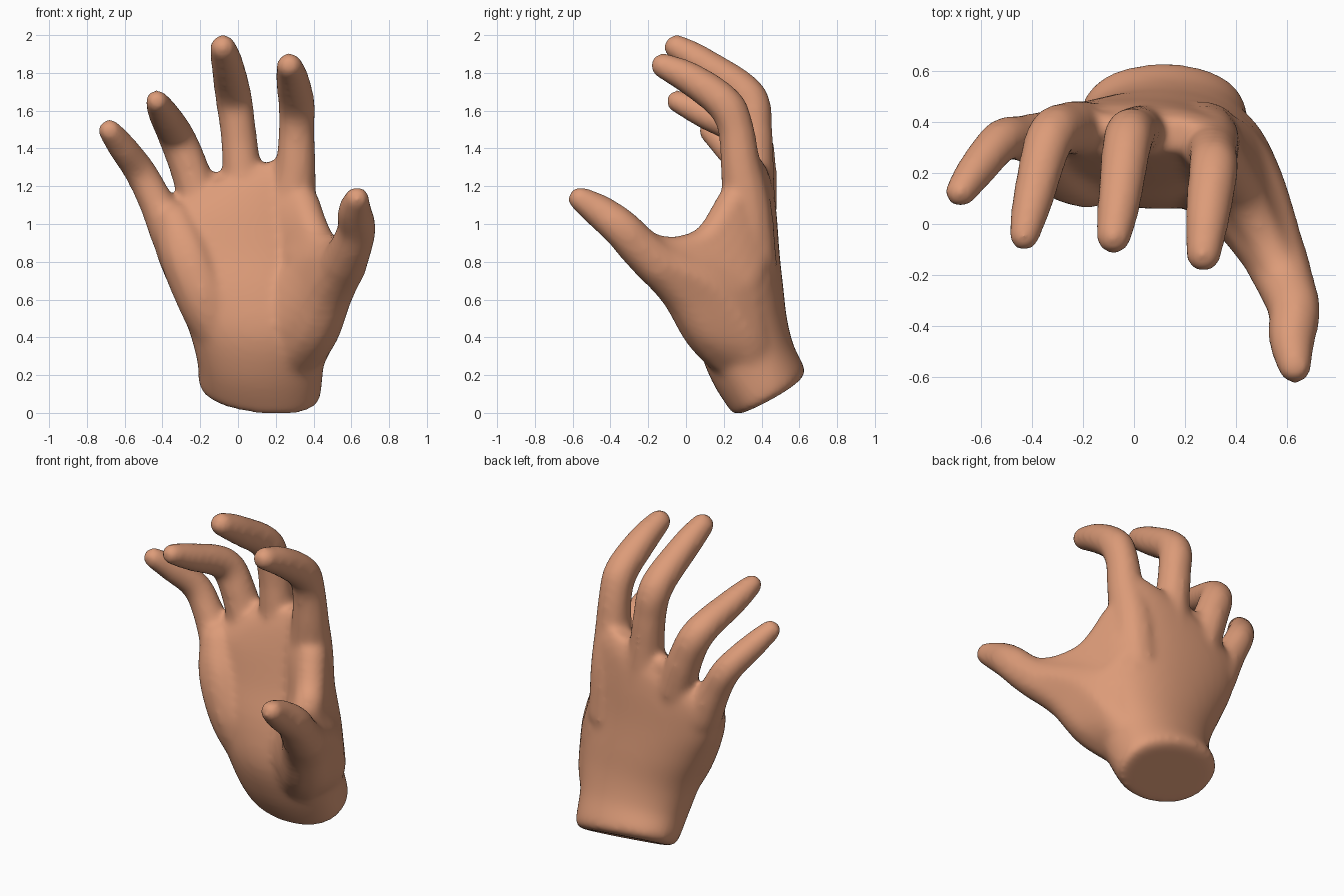
import bpy, bmesh
from math import sin, cos, pi, copysign
from mathutils import Matrix


def spline(pts, steps):
    """Catmull-Rom through tuples of any length."""
    p = [pts[0]] + list(pts) + [pts[-1]]
    out = []
    for i in range(1, len(p) - 2):
        for s in range(steps):
            t = s / steps
            out.append([0.5 * (2*b + (c-a)*t + (2*a-5*b+4*c-d)*t*t + (3*b-a-3*c+d)*t**3)
                        for a, b, c, d in zip(p[i-1], p[i], p[i+1], p[i+2])])
    return out + [list(pts[-1])]


def limb(bm, pts, steps=7):
    """Rounded tube: overlapping balls along a path of (x, y, z, radius)."""
    for x, y, z, r in spline(pts, steps):
        bmesh.ops.create_icosphere(bm, subdivisions=2, radius=r,
                                   matrix=Matrix.Translation((x, y, z)))


def sheet(bm, path_a, path_b, n=4):
    """Fleshy sheet: limbs blended from one path to another."""
    for i in range(n + 1):
        f = i / n
        limb(bm, [[u + (v-u)*f for u, v in zip(a, b)] for a, b in zip(path_a, path_b)], 5)


def power(v, e):
    return copysign(abs(v) ** e, v)


def loft(bm, sections, n=40):
    """Sections: z, left, right, front, back, slope along y, slope along x."""
    rings = []
    for z, xl, xr, yf, yb, sy, sx in spline(sections, 4):
        cx, cy, hx, hy = (xl+xr)/2, (yf+yb)/2, (xr-xl)/2, (yb-yf)/2
        ring = []
        for k in range(n):
            a = 2*pi*k/n
            dx, dy = hx*power(cos(a), 0.95), hy*power(sin(a), 0.88)
            ring.append(bm.verts.new((cx+dx, cy+dy, z+dy*sy+dx*sx)))
        rings.append(ring)
    for a, b in zip(rings, rings[1:]):
        for k in range(n):
            bm.faces.new((a[k], a[(k+1) % n], b[(k+1) % n], b[k]))
    bm.faces.new(rings[0][::-1])
    bm.faces.new(rings[-1])


bm = bmesh.new()

# Palm and wrist
loft(bm, [
    (0.085, -0.15, 0.39, 0.265, 0.60, 0.54, -0.1),
    (0.12, -0.205, 0.435, 0.235, 0.63, 0.54, -0.1),
    (0.27, -0.215, 0.455, 0.13, 0.57, 0.40, 0),
    (0.45, -0.265, 0.48, 0.06, 0.535, 0.20, 0),
    (0.65, -0.355, 0.47, 0.08, 0.515, 0.08, 0),
    (0.85, -0.43, 0.43, 0.14, 0.495, 0, 0.05),
    (1.05, -0.46, 0.40, 0.19, 0.48, 0, 0.15),
    (1.18, -0.41, 0.36, 0.235, 0.46, 0, 0.3),
    (1.27, -0.28, 0.29, 0.28, 0.42, 0, 0.36)])

# Index finger
limb(bm, [(0.272, -0.12, 1.838, .072), (0.288, 0.03, 1.765, .092), (0.31, 0.205, 1.635, .102),
          (0.31, 0.265, 1.5, .1), (0.305, 0.29, 1.3, .112), (0.285, 0.325, 1.08, .134),
          (0.28, 0.35, 0.8, .135)])
# Middle finger
limb(bm, [(-0.08, -0.05, 1.935, .072), (-0.058, 0.09, 1.85, .09), (-0.025, 0.325, 1.68, .102),
          (0.0, 0.362, 1.5, .1), (0.02, 0.362, 1.3, .107), (0.04, 0.36, 1.08, .12)])
# Ring finger
limb(bm, [(-0.43, -0.045, 1.65, .064), (-0.395, 0.1, 1.585, .085), (-0.33, 0.335, 1.47, .1),
          (-0.26, 0.375, 1.3, .107), (-0.19, 0.37, 1.08, .115)])
# Little finger
limb(bm, [(-0.68, 0.125, 1.495, .064), (-0.615, 0.215, 1.41, .08), (-0.52, 0.325, 1.28, .088),
          (-0.44, 0.335, 1.13, .095), (-0.35, 0.325, 0.95, .12)])
# Skin between middle and ring fingers
limb(bm, [(-0.1, 0.38, 1.22, .06), (-0.17, 0.38, 1.21, .06)])
# Thumb
limb(bm, [(0.63, -0.56, 1.133, .069), (0.618, -0.455, 1.065, .094), (0.628, -0.34, 0.975, .107),
          (0.6, -0.25, 0.88, .115), (0.56, -0.15, 0.79, .128)])
# Heel of the palm on the little finger side
limb(bm, [(-0.33, 0.29, 1.0, .12), (-0.265, 0.235, 0.82, .15), (-0.17, 0.215, 0.6, .155),
          (-0.08, 0.25, 0.4, .14)])

# Fleshy thumb base: web edge, outer side, ball of the thumb, inner palm
web = [(0.58, -0.21, 0.87, .09), (0.51, -0.05, 0.855, .085),
       (0.42, 0.12, 0.91, .095), (0.34, 0.25, 1.1, .1)]
outer = [(0.585, -0.15, 0.80, .1), (0.49, 0.09, 0.69, .125),
         (0.40, 0.26, 0.65, .13), (0.3, 0.335, 0.85, .128)]
side = [(0.575, -0.12, 0.79, .1), (0.475, 0.12, 0.65, .13),
        (0.39, 0.30, 0.42, .135), (0.30, 0.36, 0.26, .14)]
ball = [(0.565, -0.15, 0.79, .125), (0.475, 0.0, 0.65, .145),
        (0.38, 0.14, 0.45, .165), (0.26, 0.29, 0.28, .15)]
inner = [(0.5, -0.08, 0.8, .1), (0.36, 0.12, 0.74, .11),
         (0.2, 0.24, 0.5, .16), (0.12, 0.3, 0.3, .14)]
palm = [(0.5, -0.08, 0.8, .09), (0.37, 0.12, 0.79, .1),
        (0.27, 0.24, 0.87, .09), (0.18, 0.32, 1.1, .1)]
for a, b in ((web, outer), (outer, side), (side, ball), (ball, inner), (web, palm)):
    sheet(bm, a, b)

bmesh.ops.recalc_face_normals(bm, faces=bm.faces)
mesh = bpy.data.meshes.new("hand")
bm.to_mesh(mesh)
bm.free()
hand = bpy.data.objects.new("hand", mesh)
bpy.context.collection.objects.link(hand)

# Fuse everything into one soft skin
fuse = hand.modifiers.new("fuse", 'REMESH')
fuse.mode = 'VOXEL'
fuse.voxel_size = 0.016
fuse.use_smooth_shade = True
soften = hand.modifiers.new("soften", 'SMOOTH')
soften.factor = 0.5
soften.iterations = 22

skin = bpy.data.materials.new("skin")
skin.diffuse_color = (0.72, 0.33, 0.19, 1)
mesh.materials.append(skin)
